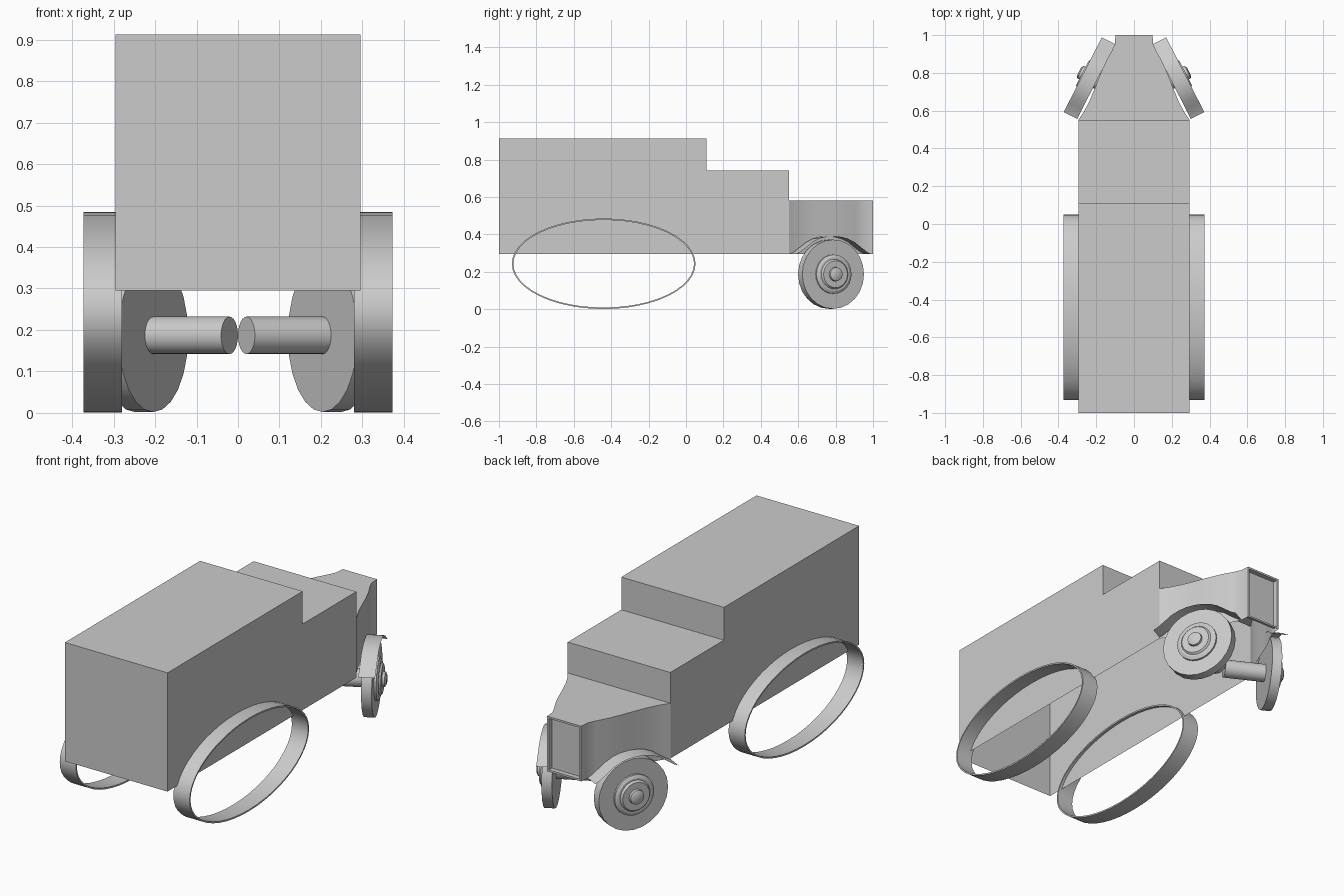
import bpy, bmesh, math
from mathutils import Vector

if "Cube" in bpy.data.objects:
    bpy.data.objects.remove(bpy.data.objects["Cube"])


def finish(name, bm, mirror=False, smooth=True):
    bmesh.ops.remove_doubles(bm, verts=bm.verts, dist=0.0005)
    bmesh.ops.recalc_face_normals(bm, faces=bm.faces)
    me = bpy.data.meshes.new(name)
    bm.to_mesh(me)
    bm.free()
    ob = bpy.data.objects.new(name, me)
    bpy.context.collection.objects.link(ob)
    bpy.ops.object.select_all(action='DESELECT')
    bpy.context.view_layer.objects.active = ob
    ob.select_set(True)
    if smooth:
        bpy.ops.object.shade_smooth_by_angle(angle=math.radians(28))
    if mirror:
        ob.modifiers.new("Mirror", 'MIRROR').use_mirror_merge = False
    return ob


def face(bm, *pts):
    return bm.faces.new([bm.verts.new(p) for p in pts])


def lathe(name, profile, steps):
    """Spin (distance, radius) points around the toed front wheel axis."""
    bm = bmesh.new()
    rings = []
    for d, r in profile:
        c = HUB + AXIS * d
        rings.append([bm.verts.new(c + (ALONG * math.cos(t) + UP * math.sin(t)) * r)
                      for t in (2 * math.pi * i / steps for i in range(steps))])
    for a, b in zip(rings, rings[1:]):
        for i in range(steps):
            j = (i + 1) % steps
            bm.faces.new((a[i], a[j], b[j], b[i]))
    bm.faces.new(rings[0])
    bm.faces.new(rings[-1])
    return finish(name, bm, mirror=True)


# front wheel frame: axis turned 27 degrees
TOE = math.radians(27)
AXIS = Vector((math.cos(TOE), math.sin(TOE), 0))
ALONG = Vector((-math.sin(TOE), math.cos(TOE), 0))
UP = Vector((0, 0, 1))
HUB = Vector((0.204, 0.764, 0.187))

# body shell, open underneath: box, cab and tapering hood
W, Z0 = 0.295, 0.295
hood = [(0.55, W), (0.6, 0.262), (0.655, 0.234), (0.72, 0.207), (0.79, 0.18),
        (0.86, 0.149), (0.91, 0.121), (0.95, 0.102), (1.0, 0.098)]
sections = [([(-1.0, W), (0.11, W)], 0.912), ([(0.11, W), (0.55, W)], 0.742), (hood, 0.582)]
bm = bmesh.new()
for path, top in sections:
    for (ya, wa), (yb, wb) in zip(path, path[1:]):
        face(bm, (-wa, ya, top), (wa, ya, top), (wb, yb, top), (-wb, yb, top))
        for s in (1, -1):
            face(bm, (s * wa, ya, Z0), (s * wb, yb, Z0), (s * wb, yb, top), (s * wa, ya, top))
for y, w, lo, hi in [(-1.0, W, Z0, 0.912), (0.11, W, 0.742, 0.912), (0.55, W, 0.582, 0.742)]:
    face(bm, (-w, y, lo), (w, y, lo), (w, y, hi), (-w, y, hi))

# recessed radiator at the end of the hood
rad = face(bm, (-0.098, 1, Z0), (0.098, 1, Z0), (0.098, 1, 0.582), (-0.098, 1, 0.582))
rad.normal_update()
bmesh.ops.inset_region(bm, faces=[rad], thickness=0.014, use_boundary=True)
inner = bmesh.ops.extrude_discrete_faces(bm, faces=[rad])["faces"][0]
bmesh.ops.translate(bm, verts=inner.verts, vec=(0, -0.025, 0))
finish("body_shell", bm)

# front wheels, hubs and stub axles
lathe("front_wheel", [(0, 0.185), (0.05, 0.185)], 24)
lathe("wheel_hub", [(0.048, 0.105), (0.06, 0.105), (0.068, 0.09), (0.068, 0.08),
                    (0.078, 0.072), (0.078, 0.038), (0.09, 0.036), (0.097, 0.022)], 24)
lathe("stub_axle", [(0.0, 0.045), (-0.206, 0.045)], 24)

# arched mudguards with flared ends
arch = [(-0.222, 0.296), (-0.2, 0.306), (-0.165, 0.33), (-0.125, 0.359), (-0.085, 0.377), (-0.045, 0.387)]
arch = arch + [(0, 0.39)] + [(-u, z) for u, z in reversed(arch)]
bm = bmesh.new()
base = Vector((0.2, 0.754, 0))
for (ua, za), (ub, zb) in zip(arch, arch[1:]):
    a, b = base + ALONG * ua + UP * za, base + ALONG * ub + UP * zb
    face(bm, a, b, b + AXIS * 0.08, a + AXIS * 0.08)
finish("mudguard", bm, mirror=True)

# oval rear tracks
N = 48
bm = bmesh.new()
for i in range(N):
    quad = []
    for k in (i, i + 1):
        t = 2 * math.pi * (k % N) / N
        for off in (0, 0.008):
            quad.append((-0.44 + (0.491 - off) * math.cos(t), 0.243 + (0.242 - off) * math.sin(t)))
    ao, ai, bo, bi = quad
    for p, q in ((ao, bo), (ai, bi)):
        face(bm, (0.28, *p), (0.28, *q), (0.373, *q), (0.373, *p))
    for x in (0.28, 0.373):
        face(bm, (x, *ao), (x, *bo), (x, *bi), (x, *ai))
finish("rear_track", bm, mirror=True)
